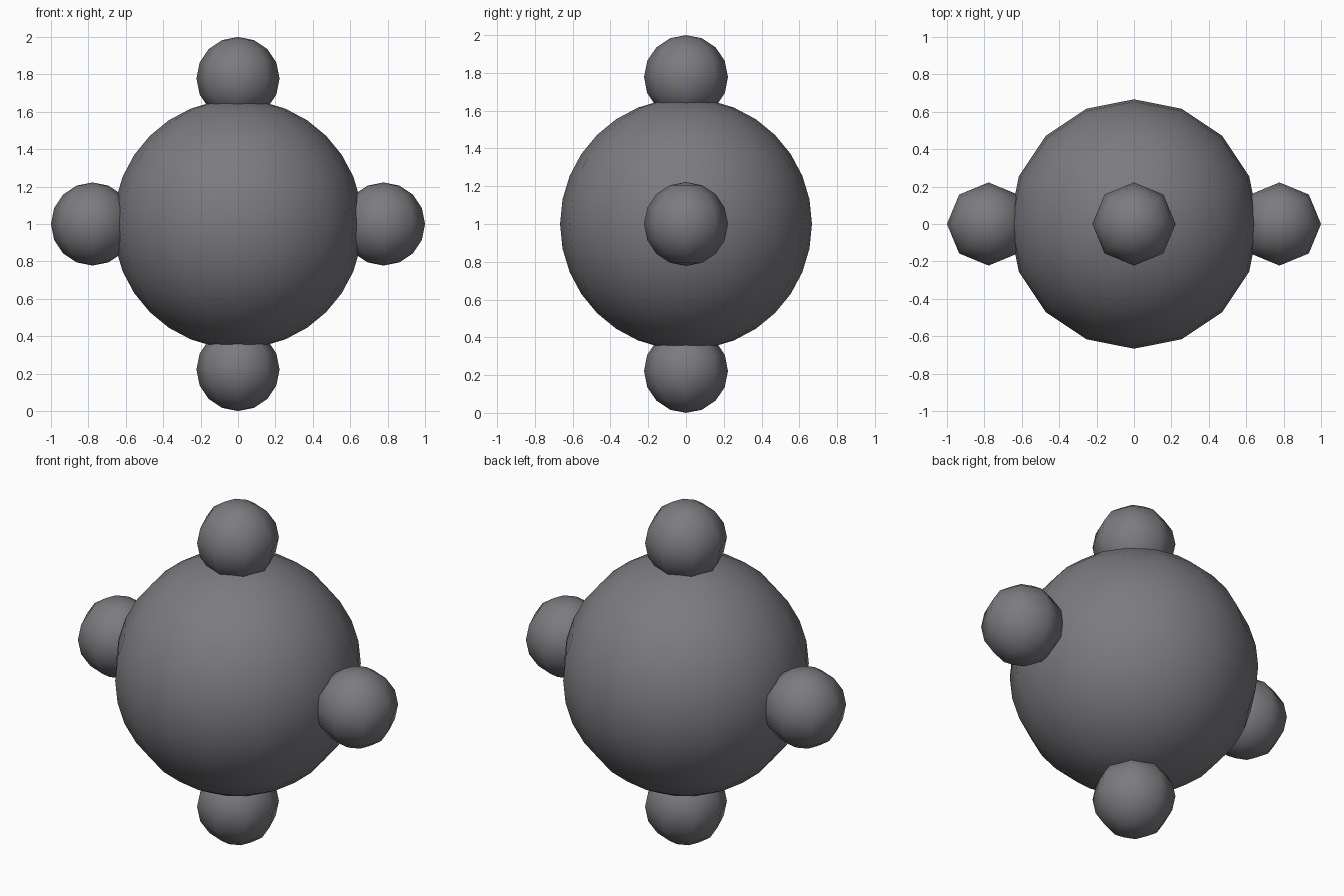
import bpy

if "Cube" in bpy.data.objects:
    bpy.data.objects.remove(bpy.data.objects["Cube"])

BODY_R = 2 / 3
KNOB_R = 2 / 9
OFFSET = 1 - KNOB_R
CENTRE_Z = 1.0

# Dark grey surface shared by all balls
dark = bpy.data.materials.new("dark_grey")
dark.diffuse_color = (0.2, 0.2, 0.215, 1)
dark.use_nodes = True
dark.node_tree.nodes["Principled BSDF"].inputs["Base Color"].default_value = dark.diffuse_color


def ball(name, radius, location, sides):
    """Smooth-shaded low-poly sphere with as many rings as sides."""
    bpy.ops.mesh.primitive_uv_sphere_add(
        segments=sides, ring_count=sides, radius=radius, location=location)
    obj = bpy.context.object
    obj.name = name
    obj.data.materials.append(dark)
    bpy.ops.object.shade_smooth()
    return obj


# Large central ball
ball("central_ball", BODY_R, (0, 0, CENTRE_Z), 16)

# Four small balls sunk slightly into the central one
for name, dx, dz in (("top_ball", 0, 1), ("bottom_ball", 0, -1),
                     ("left_ball", -1, 0), ("right_ball", 1, 0)):
    ball(name, KNOB_R, (dx * OFFSET, 0, CENTRE_Z + dz * OFFSET), 8)
